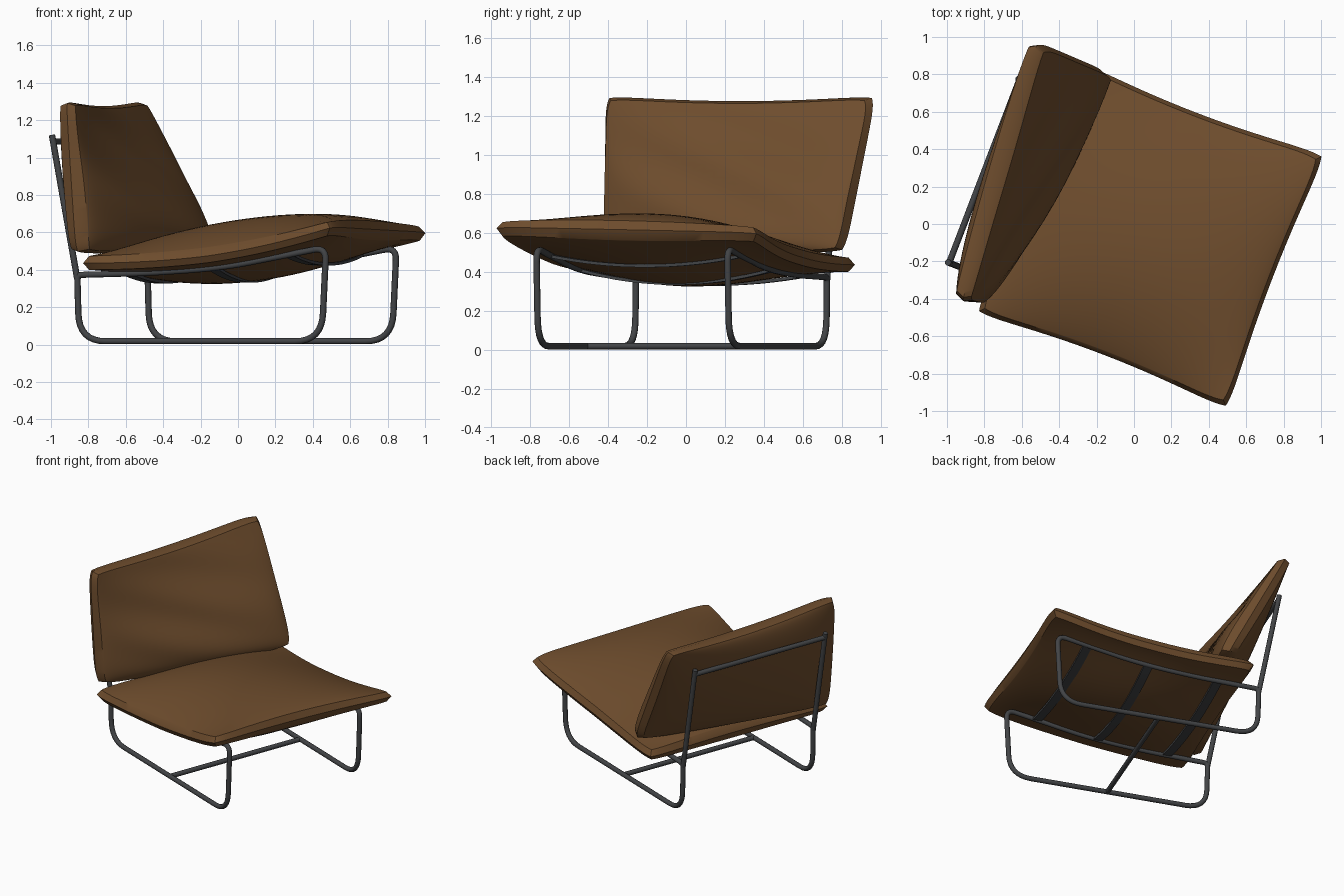
import bpy, bmesh, math
from mathutils import Vector, Matrix

if "Cube" in bpy.data.objects:
    bpy.data.objects.remove(bpy.data.objects["Cube"])

TURN = Matrix.Rotation(math.radians(-21), 4, 'Z')   # chair is turned on the floor
R = 0.017                                           # tube radius
SIDE, MID = 0.525, -0.023                           # side frame offset and centre line


def material(name, color):
    m = bpy.data.materials.new(name)
    m.use_nodes = True
    m.diffuse_color = color
    bsdf = m.node_tree.nodes["Principled BSDF"]
    bsdf.inputs["Base Color"].default_value = color
    bsdf.inputs["Roughness"].default_value = 0.7
    return m


leather = material("brown leather", (0.155, 0.073, 0.026, 1))
steel = material("dark grey steel", (0.055, 0.058, 0.062, 1))


def finish(obj, mat, angle):
    bpy.context.collection.objects.link(obj)
    obj.data.materials.append(mat)
    obj.matrix_world = TURN
    bpy.ops.object.select_all(action='DESELECT')
    obj.select_set(True)
    bpy.context.view_layer.objects.active = obj
    if obj.type == 'CURVE':
        bpy.ops.object.convert(target='MESH')
    bpy.ops.object.shade_smooth_by_angle(angle=math.radians(angle))


def mesh_object(name, bm, mat, angle):
    bmesh.ops.recalc_face_normals(bm, faces=bm.faces)
    me = bpy.data.meshes.new(name)
    bm.to_mesh(me)
    bm.free()
    finish(bpy.data.objects.new(name, me), mat, angle)


def round_corners(points, radii):
    """Round each corner of a closed path with its own radius."""
    pts = [Vector(p) for p in points]
    out = []
    for i, p in enumerate(pts):
        a, b = pts[i - 1] - p, pts[(i + 1) % len(pts)] - p
        start = p + a.normalized() * min(radii[i], a.length * 0.45)
        end = p + b.normalized() * min(radii[i], b.length * 0.45)
        for k in range(9):
            t = k / 8
            out.append(start * (1 - t) ** 2 + p * 2 * t * (1 - t) + end * t * t)
    return out


def tube(name, path, closed=False):
    cu = bpy.data.curves.new(name, 'CURVE')
    cu.dimensions = '3D'
    cu.bevel_depth = R
    cu.bevel_resolution = 3
    cu.use_fill_caps = True
    sp = cu.splines.new('POLY')
    sp.points.add(len(path) - 1)
    for q, p in zip(sp.points, path):
        q.co = (*p, 1)
    sp.use_cyclic_u = closed
    finish(bpy.data.objects.new(name, cu), steel, 50)


def strap(name, path, width, thick):
    """A flat band swept along a path that runs from side to side."""
    bm = bmesh.new()
    corners = ((-1, -1), (1, -1), (1, 1), (-1, 1))
    rings = [[bm.verts.new((u + a * width / 2, v, z + b * thick / 2)) for a, b in corners]
             for u, v, z in path]
    for p, q in zip(rings, rings[1:]):
        for k in range(4):
            bm.faces.new((p[k], p[k - 1], q[k - 1], q[k]))
    bm.faces.new(rings[0])
    bm.faces.new(rings[-1])
    mesh_object(name, bm, steel, 40)


def pillow(name, shape, n=36):
    """Two grids of shape(a, b, side) joined by a raised seam around the rim."""
    bm = bmesh.new()

    def vert(i, j, side):
        a, b = [math.sin(math.pi / 2 * (2 * k / n - 1)) for k in (i, j)]
        inset = (0.97 if side else 1) - 0.03 * (a * b) ** 8
        return bm.verts.new(shape(a * inset, b * inset, side))

    grids = {s: [[vert(i, j, s) for j in range(n + 1)] for i in range(n + 1)] for s in (1, -1)}
    for g in grids.values():
        for i in range(n):
            for j in range(n):
                bm.faces.new((g[i][j], g[i + 1][j], g[i + 1][j + 1], g[i][j + 1]))
    rim = ([(i, 0) for i in range(n)] + [(n, j) for j in range(n)]
           + [(n - i, n) for i in range(n)] + [(0, n - j) for j in range(n)])
    seam = [vert(i, j, 0) for i, j in rim]
    for k in range(len(rim)):
        m = (k + 1) % len(rim)
        (i, j), (p, q) = rim[k], rim[m]
        for g in grids.values():
            bm.faces.new((g[i][j], g[p][q], seam[m], seam[k]))
    mesh_object(name, bm, leather, 38)


def dome(a, p):
    return max(0, 1 - a * a) ** p


# Seat cushion: a rising sheet with pulled corners, crowned above and bellied below
def seat(a, b, side):
    u = 0.1 + (0.73 - 0.035 * dome(b, 1)) * a
    v = -0.018 + (0.738 - 0.045 * dome(a, 1)) * b
    z = 0.435 + 0.18 * ((a + 1) / 2) ** 2.2 - 0.015 * b * max(a, 0)
    if side > 0:
        z += 0.032 + 0.168 * dome(a, 0.75) * dome(b, 0.9) * (1 - 0.12 * b)
    elif side < 0:
        z -= 0.035 + 0.10 * dome(a, 0.7) * dome(b, 1.8)
    return u, v, z


# Back cushion: a twisted sheet, upright on one side and leaning on the other
def back(a, b, side):
    f, t = (a + 1) / 2, (b + 1) / 2
    low = -0.66 + 0.23 * f
    high = -0.71 - 0.125 * f
    u = low + (high - low) * t
    z = (0.485 + 0.015 * f) * (1 - t) + (1.305 - 0.03 * dome(a, 1)) * t
    if side > 0:
        u += 0.035 + dome(a, 0.45) * dome(b, 0.5) * (0.15 * (1 - t) ** 1.3 + 0.03)
        u += 0.014 * dome(a, 1) * dome(b, 1) * math.sin(5 * a + 7 * b)
    elif side < 0:
        u -= 0.035 + 0.105 * dome(a, 0.6) * dome(b, 0.5)
    return u, 0.005 + (0.72 - 0.015 * (1 - t)) * a, z


pillow("seat_cushion", seat)
pillow("back_cushion", back)

# Side frames: closed sled loops with a leaning back post
loop = [(-0.70, 0.018), (0.69, 0.018), (0.715, 0.52), (0.39, 0.46),
        (0.2, 0.425), (0.0, 0.402), (-0.3, 0.383), (-0.71, 0.372)]
radii = [0.15, 0.15, 0.07, 0.1, 0.1, 0.1, 0.1, 0.03]
for label, v in (("right", MID - SIDE), ("left", MID + SIDE)):
    tube(label + "_sled_frame", round_corners([(u, v, z) for u, z in loop], radii), True)
    tube(label + "_back_post", [(-0.71, v, 0.35), (-0.855, v, 1.12)])

# Cross members
tube("floor_stretcher", [(0, MID - SIDE, 0.018), (0, MID + SIDE, 0.018)])
tube("back_crossbar", [(-0.848, MID - SIDE, 1.085), (-0.848, MID + SIDE, 1.085)])

# Sagging seat supports
for k, (u, z, sag) in enumerate([(0.5, 0.48, 0.05), (0.07, 0.408, 0.068), (-0.42, 0.38, 0.045)]):
    path = [(u, MID + SIDE * s / 8, z - sag * (1 - (s / 8) ** 2)) for s in range(-8, 9)]
    strap("seat_support_%d" % (k + 1), path, 0.06, 0.016)
